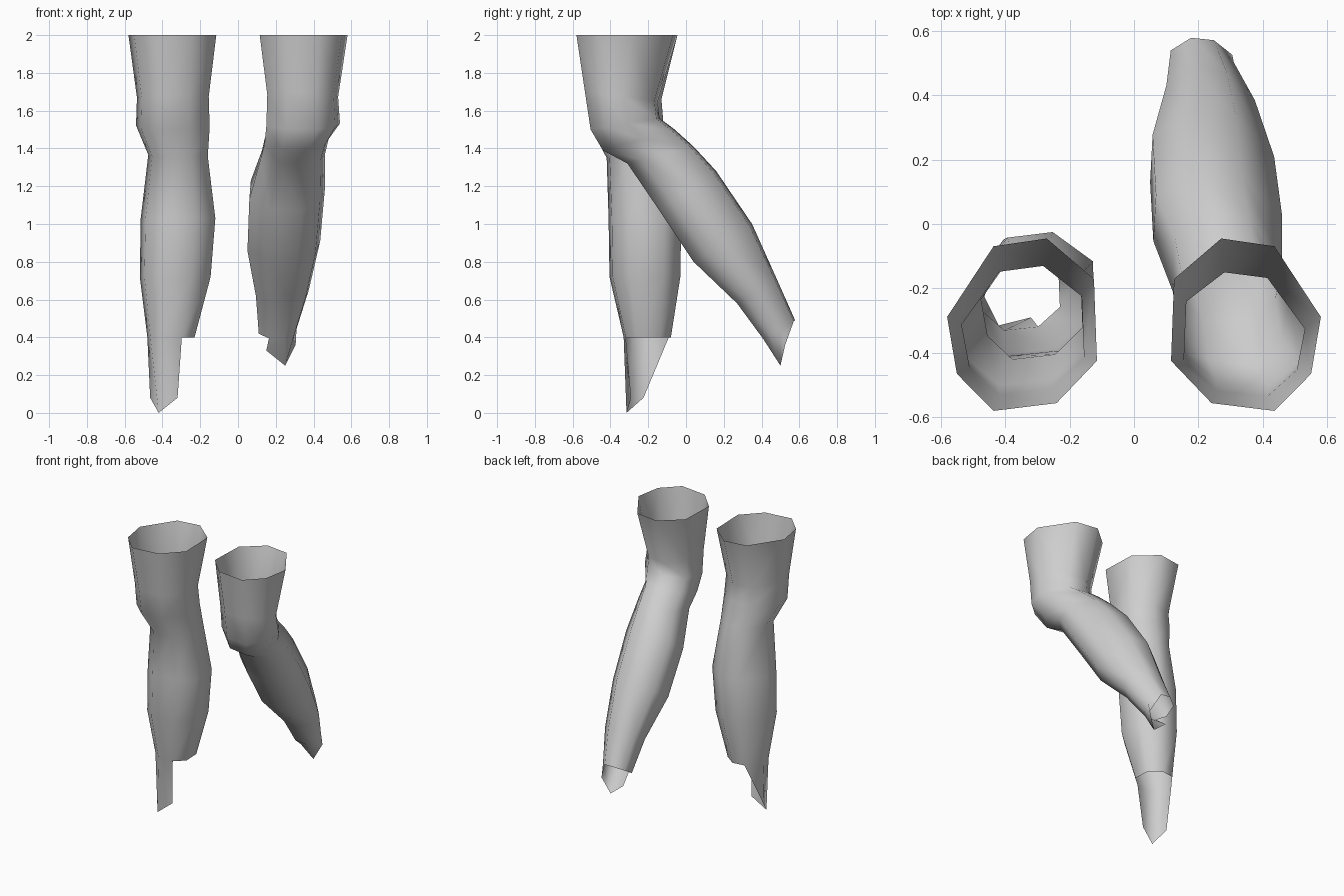
import bpy
import bmesh
from mathutils import Vector

default_cube = bpy.data.objects.get("Cube")
if default_cube:
    bpy.data.objects.remove(default_cube, do_unlink=True)

# One plain grey for everything
grey = bpy.data.materials.new("plain_grey")
grey.use_nodes = True
grey_colour = (0.62, 0.62, 0.62, 1.0)
grey.diffuse_color = grey_colour
grey.node_tree.nodes["Principled BSDF"].inputs["Base Color"].default_value = grey_colour

# Eight-sided cross-section: (outward, backward), starting at the outer side
SECTION = [(1, .09), (.38, .91), (-.33, 1), (-.96, .53),
           (-1, -.42), (-.46, -.91), (.38, -1), (.87, -.57)]


def add_ring(bm, side, inner, outer, front, back):
    """Fit the cross-section between inner/outer x and front/back (y, z)."""
    front, back = Vector(front), Vector(back)
    verts = []
    for u, v in SECTION:
        x = (inner + outer) / 2 + u * (outer - inner) / 2
        y, z = front.lerp(back, (v + 1) / 2)
        verts.append(bm.verts.new((side * x, y, z)))
    return verts


def build_leg(name, side, rings, flap):
    """Open tube through the rings, ending in a pointed flap over the foot."""
    bm = bmesh.new()
    loops = [add_ring(bm, side, *ring) for ring in rings]
    count = len(SECTION)
    for upper, lower in zip(loops, loops[1:]):
        for i in range(count):
            j = (i + 1) % count
            bm.faces.new((upper[i], lower[i], lower[j], upper[j]))

    # Flap hangs from the front and outer side of the ankle
    ankle = loops[-1]
    outer, tip, inner = [bm.verts.new((side * x, y, z)) for x, y, z in flap]
    bm.faces.new((ankle[1], ankle[0], outer))
    bm.faces.new((ankle[0], ankle[7], tip, outer))
    bm.faces.new((ankle[7], ankle[6], tip))
    bm.faces.new((ankle[6], ankle[5], inner, tip))
    bmesh.ops.recalc_face_normals(bm, faces=bm.faces)
    for face in bm.faces:
        face.smooth = True

    mesh = bpy.data.meshes.new(name)
    bm.to_mesh(mesh)
    bm.free()
    mesh.materials.append(grey)
    leg = bpy.data.objects.new(name, mesh)
    bpy.context.collection.objects.link(leg)
    return leg


# Straight leg: inner x, outer x, front (y, z), back (y, z)
straight_rings = [
    (.115, .58, (-.58, 2), (-.045, 2)),
    (.155, .535, (-.53, 1.68), (-.13, 1.66)),
    (.15, .54, (-.5, 1.5), (-.12, 1.54)),
    (.16, .475, (-.42, 1.35), (-.08, 1.38)),
    (.12, .515, (-.41, 1.03), (-.025, 1.03)),
    (.145, .52, (-.405, .72), (-.03, .72)),
    (.23, .48, (-.33, .4), (-.08, .4)),
]
straight_flap = [(.465, -.225, .08), (.42, -.315, 0), (.32, -.29, .08)]
build_leg("right_leg", -1, straight_rings, straight_flap)

# Bent leg: the shin swings backward from the knee
bent_rings = [
    (.115, .58, (-.58, 2), (-.045, 2)),
    (.155, .53, (-.535, 1.7), (-.15, 1.65)),
    (.15, .54, (-.505, 1.5), (-.14, 1.56)),
    (.14, .48, (-.44, 1.39), (-.06, 1.5)),
    (.12, .46, (-.31, 1.32), (.04, 1.41)),
    (.06, .46, (-.14, 1.07), (.16, 1.28)),
    (.05, .435, (.04, .8), (.35, 1)),
    (.095, .375, (.27, .58), (.48, .71)),
    (.11, .31, (.41, .39), (.578, .49)),
]
bent_flap = [(.305, .525, .36), (.25, .5, .25), (.15, .5, .33)]
build_leg("left_leg", 1, bent_rings, bent_flap)
